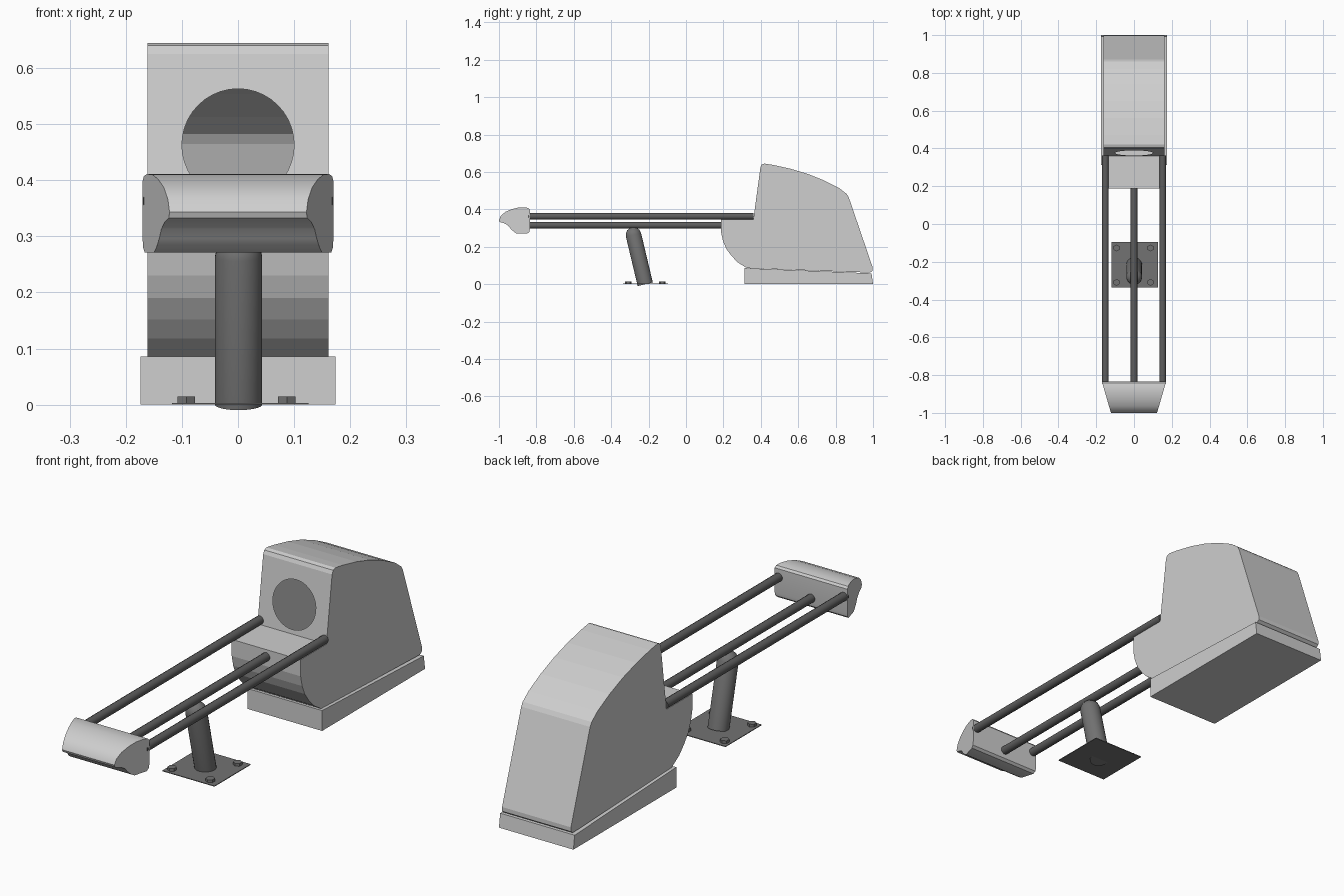
import bpy, bmesh, math
from mathutils import Vector

cube = bpy.data.objects.get("Cube")
if cube:
    bpy.data.objects.remove(cube, do_unlink=True)


def material(name, value):
    m = bpy.data.materials.new(name)
    m.use_nodes = True
    color = (value, value, value, 1)
    m.diffuse_color = color
    m.node_tree.nodes["Principled BSDF"].inputs["Base Color"].default_value = color
    return m


light_grey = material("light grey shell", 0.62)
mid_grey = material("dark grey metal", 0.17)
dark_grey = material("charcoal rod", 0.11)


def finish(bm, name, mat, smooth=None):
    bmesh.ops.recalc_face_normals(bm, faces=bm.faces)
    mesh = bpy.data.meshes.new(name)
    bm.to_mesh(mesh)
    bm.free()
    obj = bpy.data.objects.new(name, mesh)
    mesh.materials.append(mat)
    bpy.context.collection.objects.link(obj)
    if smooth:
        bpy.ops.object.select_all(action='DESELECT')
        obj.select_set(True)
        bpy.context.view_layer.objects.active = obj
        bpy.ops.object.shade_smooth_by_angle(angle=math.radians(smooth))
    return obj


def extrude_profile(profile, half_width):
    """Side profile (y, z) spanned across x; half_width is a function of y."""
    bm = bmesh.new()
    left, right = ([bm.verts.new((s * half_width(y), y, z)) for y, z in profile]
                   for s in (1, -1))
    bm.faces.new(left)
    bm.faces.new(right[::-1])
    walls = []
    for i in range(len(profile)):
        j = (i + 1) % len(profile)
        walls.append(bm.faces.new((left[i], right[i], right[j], left[j])))
    return bm, walls


def tube(name, start, end, radius, sides, mat, dome=0, smooth=None):
    """Capped cylinder between two points, with an optional rounded tip."""
    start, end = Vector(start), Vector(end)
    axis = end - start
    turn = axis.to_track_quat('Z', 'Y')
    rings = [(0, radius), (axis.length, radius)]
    if dome:
        rings += [(axis.length + dome * math.sin(a), radius * math.cos(a))
                  for a in (math.radians(d) for d in (25, 50, 72))]
    bm = bmesh.new()
    loops = []
    for h, r in rings:
        loops.append([bm.verts.new(start + turn @ Vector(
            (r * math.cos(a), r * math.sin(a), h)))
            for a in (math.tau * (k + 0.5) / sides for k in range(sides))])
    for a, b in zip(loops, loops[1:]):
        for k in range(sides):
            n = (k + 1) % sides
            bm.faces.new((a[k], a[n], b[n], b[k]))
    bm.faces.new(loops[0][::-1])
    bm.faces.new(loops[-1])
    return finish(bm, name, mat, smooth)


# Hollow housing: first edge of the profile is the sloped front panel
housing_profile = [
    (0.36, 0.345), (0.398, 0.625), (0.405, 0.64), (0.42, 0.645),
    (0.47, 0.637), (0.56, 0.617), (0.65, 0.59), (0.74, 0.554),
    (0.82, 0.513), (0.86, 0.482), (0.87, 0.465), (0.998, 0.09),
    (0.998, 0.072), (0.985, 0.062), (0.325, 0.086), (0.275, 0.118),
    (0.243, 0.152), (0.215, 0.19), (0.198, 0.23), (0.188, 0.275), (0.188, 0.345)]
bm, walls = extrude_profile(housing_profile, lambda y: 0.161)

# Round opening in the front panel
panel = walls[0]
rim_edges = list(panel.edges)
panel_normal = Vector((0, -0.28, 0.038)).normalized()
bmesh.ops.delete(bm, geom=[panel], context='FACES_ONLY')
ring = []
for k in range(40):
    a = math.tau * k / 40
    z = 0.463 + 0.1 * math.sin(a)
    y = 0.36 + 0.038 * (z - 0.345) / 0.28
    ring.append(bm.verts.new((0.1 * math.cos(a), y, z)))
ring_edges = [bm.edges.new((ring[k - 1], ring[k])) for k in range(40)]
bmesh.ops.triangle_fill(bm, use_beauty=True, edges=rim_edges + ring_edges,
                        normal=panel_normal)
finish(bm, "housing", light_grey)

# Plinth under the housing
bm, _ = extrude_profile([(0.313, 0), (0.313, 0.086), (0.992, 0.058), (1.0, 0)],
                        lambda y: 0.174)
finish(bm, "plinth", light_grey)

# Tapered bumper at the front end of the rods
bumper_profile = [
    (-0.835, 0.398), (-0.842, 0.407), (-0.86, 0.411), (-0.895, 0.41),
    (-0.93, 0.402), (-0.965, 0.387), (-0.99, 0.366), (-1.0, 0.343),
    (-0.996, 0.333), (-0.97, 0.325), (-0.95, 0.313), (-0.937, 0.296),
    (-0.92, 0.28), (-0.905, 0.271), (-0.848, 0.271), (-0.838, 0.28),
    (-0.835, 0.295)]
bm, _ = extrude_profile(bumper_profile,
                        lambda y: 0.122 + 0.048 * (y + 1) / 0.165)
finish(bm, "bumper", light_grey, 35)

# Rails and the lower centre rod
for side, x in (("left", 0.152), ("right", -0.152)):
    tube(side + "_rail", (x, -0.845, 0.363), (x, 0.362, 0.363),
         0.018, 12, dark_grey, smooth=40)
tube("centre_rod", (0, -0.845, 0.315), (0, 0.2, 0.315), 0.018, 12,
     dark_grey, smooth=40)

# Leaning support post with a rounded top
tube("support_post", (0.001, -0.218, 0), (0.001, -0.281, 0.265), 0.042, 24,
     mid_grey, dome=0.04, smooth=40)

# Floor plate and its four hexagonal bolts
bm, _ = extrude_profile([(-0.337, 0), (-0.337, 0.003), (-0.095, 0.003), (-0.095, 0)],
                        lambda y: 0.122)
plate = finish(bm, "floor_plate", mid_grey)
plate.location.x = 0.004
for x in (-0.092, 0.087):
    for y in (-0.309, -0.127):
        tube("plate_bolt", (x, y, 0.002), (x, y, 0.015), 0.018, 6, mid_grey)
